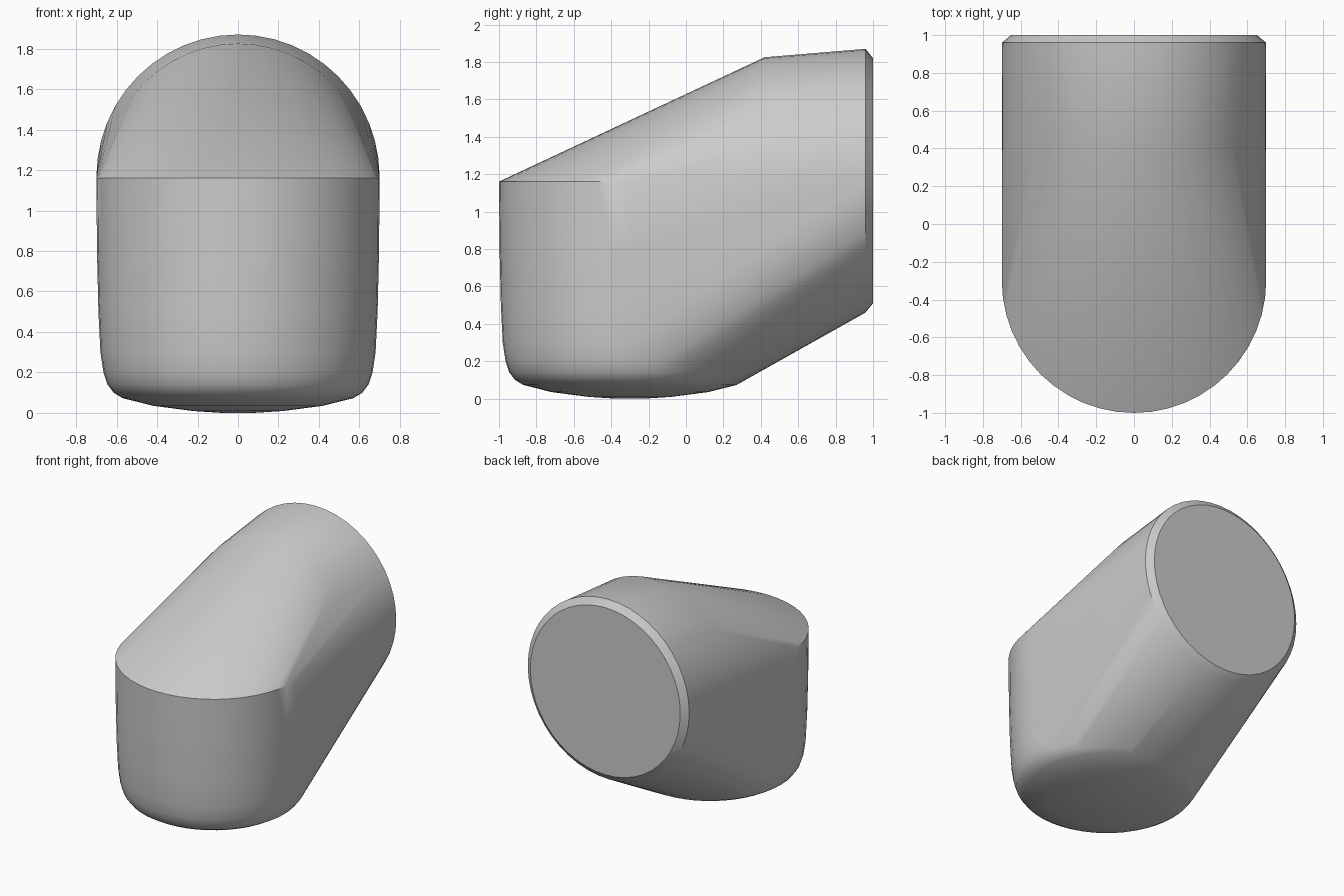
import bpy, bmesh, math

if "Cube" in bpy.data.objects:
    bpy.data.objects.remove(bpy.data.objects["Cube"])

SEGMENTS = 48
bm = bmesh.new()


def ring(radius, place):
    """Add a circle of points; place maps circle coordinates to 3D."""
    for i in range(SEGMENTS):
        a = 2 * math.pi * i / SEGMENTS
        bm.verts.new(place(radius * math.cos(a), radius * math.sin(a)))


# Upright cup: (radius, height) with a softly domed base
for r, z in [(0.7, 1.16), (0.697, 0.8), (0.69, 0.5), (0.68, 0.3), (0.665, 0.2),
             (0.645, 0.14), (0.615, 0.1), (0.57, 0.073), (0.42, 0.035),
             (0.22, 0.009), (0.08, 0.0)]:
    ring(r, lambda u, v: (u, v - 0.3, z))

# Rear barrel: (radius, y) slightly flared, with a chamfered end
for r, y in [(0.66, 0.42), (0.705, 0.96), (0.655, 1.0)]:
    ring(r, lambda u, v: (u * 0.7 / 0.705, y, v + 1.165))

# Wrap both forms in one taut skin
hull = bmesh.ops.convex_hull(bm, input=bm.verts[:])
loose = [v for v in bm.verts if not v.link_faces]
bmesh.ops.delete(bm, geom=loose, context='VERTS')
bmesh.ops.dissolve_limit(bm, angle_limit=math.radians(0.5),
                         verts=bm.verts[:], edges=bm.edges[:])
bmesh.ops.recalc_face_normals(bm, faces=bm.faces[:])

mesh = bpy.data.meshes.new("elbow_shell")
bm.to_mesh(mesh)
bm.free()
shell = bpy.data.objects.new("elbow_shell", mesh)
bpy.context.collection.objects.link(shell)
bpy.context.view_layer.objects.active = shell
shell.select_set(True)
bpy.ops.object.shade_smooth_by_angle(angle=math.radians(35))
